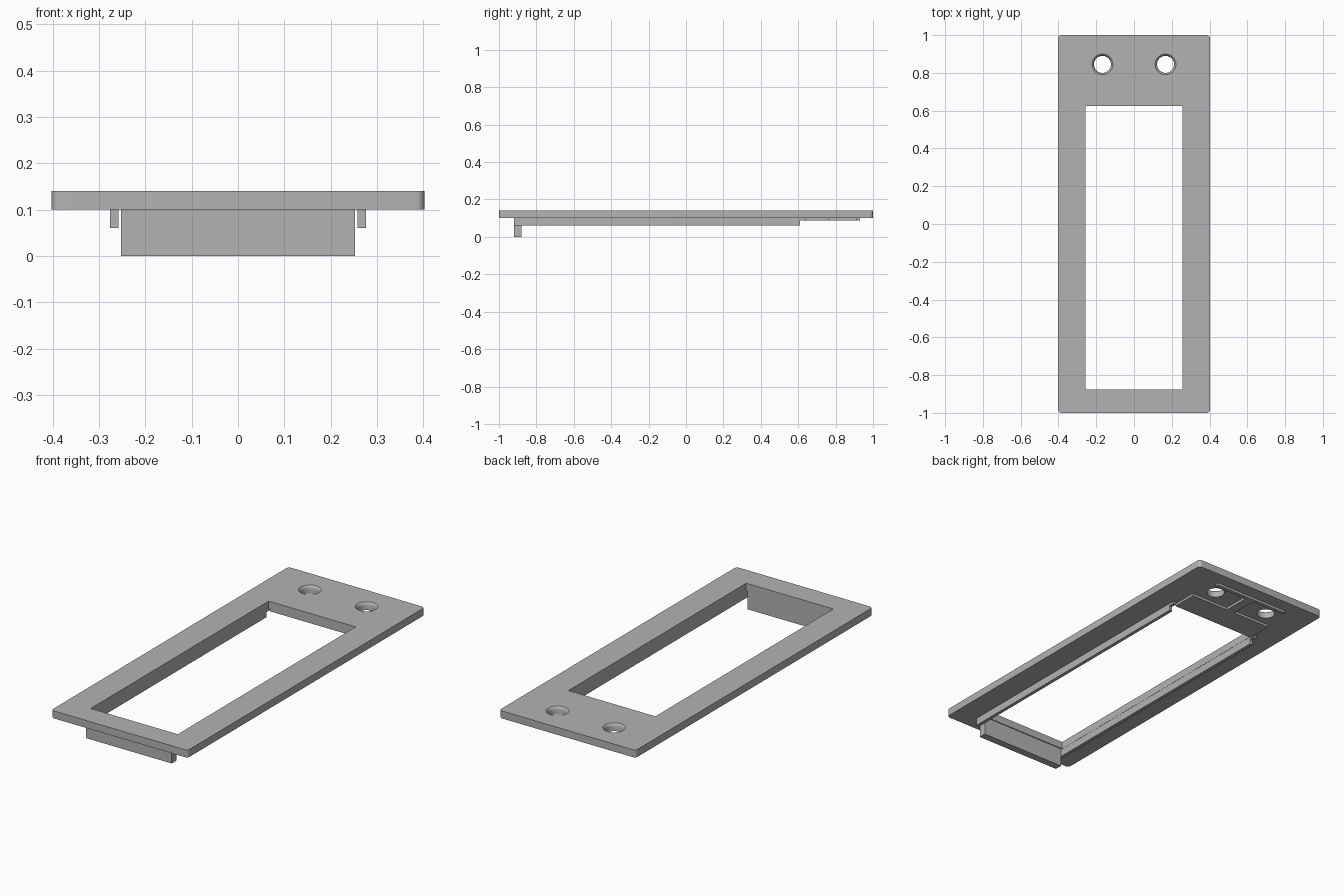
import bpy, bmesh, math
from mathutils import Vector

default = bpy.data.objects.get("Cube")
if default:
    bpy.data.objects.remove(default, do_unlink=True)

grey = bpy.data.materials.new("plain_grey")
grey.use_nodes = True
grey.diffuse_color = (0.45, 0.45, 0.45, 1)
grey.node_tree.nodes["Principled BSDF"].inputs["Base Color"].default_value = (0.45, 0.45, 0.45, 1)


def make_object(name, bm):
    bmesh.ops.recalc_face_normals(bm, faces=bm.faces)
    mesh = bpy.data.meshes.new(name)
    bm.to_mesh(mesh)
    bm.free()
    mesh.materials.append(grey)
    obj = bpy.data.objects.new(name, mesh)
    bpy.context.collection.objects.link(obj)
    return obj


def box(name, low, high, corner=0):
    """Box between two corners, optionally with rounded upright edges."""
    low, high = Vector(low), Vector(high)
    bm = bmesh.new()
    bmesh.ops.create_cube(bm, size=1)
    for v in bm.verts:
        v.co = (low + high) / 2 + v.co * (high - low)
    if corner:
        upright = [e for e in bm.edges
                   if abs(e.verts[0].co.z - e.verts[1].co.z) > 0.01]
        bmesh.ops.bevel(bm, geom=upright, offset=corner, segments=6,
                        profile=0.5, affect='EDGES')
    return make_object(name, bm)


def lathe(name, profile, x, y, sides=48):
    """Solid of revolution from (radius, z) pairs."""
    bm = bmesh.new()
    rings = []
    for r, z in profile:
        rings.append([bm.verts.new((x + r * math.cos(math.tau * i / sides),
                                    y + r * math.sin(math.tau * i / sides), z))
                      for i in range(sides)])
    for a, b in zip(rings, rings[1:]):
        for i in range(sides):
            j = (i + 1) % sides
            bm.faces.new((a[i], a[j], b[j], b[i]))
    bm.faces.new(rings[0])
    bm.faces.new(rings[-1])
    return make_object(name, bm)


def cut(target, cutter):
    bpy.context.view_layer.objects.active = target
    mod = target.modifiers.new("cut", 'BOOLEAN')
    mod.operation = 'DIFFERENCE'
    mod.solver = 'EXACT'
    mod.object = cutter
    bpy.ops.object.modifier_apply(modifier=mod.name)
    bpy.data.objects.remove(cutter, do_unlink=True)


BOTTOM, TOP = 0.10, 0.14
RIB = 0.087

# Face plate with a long window and two screw holes with eased rims
plate = box("face_plate", (-0.403, -1, BOTTOM), (0.403, 1, TOP), corner=0.018)
cut(plate, box("window_cutter", (-0.257, -0.875, 0), (0.257, 0.625, 0.3)))
hole = [(0.045, 0.05), (0.045, 0.122), (0.047, 0.131), (0.051, 0.137),
        (0.055, TOP), (0.055, 0.2)]
for x in (-0.167, 0.167):
    cut(plate, lathe("hole_cutter", hole, x, 0.845))
bpy.ops.object.select_all(action='DESELECT')
plate.select_set(True)
bpy.context.view_layer.objects.active = plate
bpy.ops.object.shade_smooth_by_angle(angle=math.radians(30))

# Side rails under the window edges, each with a short shallow end
for side, s in (("left", 1), ("right", -1)):
    xs = sorted((s * 0.258, s * 0.276))
    box(side + "_rail", (xs[0], -0.92, 0.06), (xs[1], 0.61, BOTTOM))
    box(side + "_rail_end", (xs[0], 0.61, RIB), (xs[1], 0.64, BOTTOM))

# Hook lip hanging below the front edge
box("hook_lip", (-0.253, -0.92, 0), (0.253, -0.88, BOTTOM))

# Shallow raised pad and ribs on the underside around the screw holes
box("back_pad", (-0.25, 0.626, RIB), (0.25, 0.765, BOTTOM))
box("centre_rib", (-0.025, 0.765, RIB), (0.025, 0.91, BOTTOM))
box("cross_rib", (-0.22, 0.91, RIB), (0.22, 0.93, BOTTOM))
